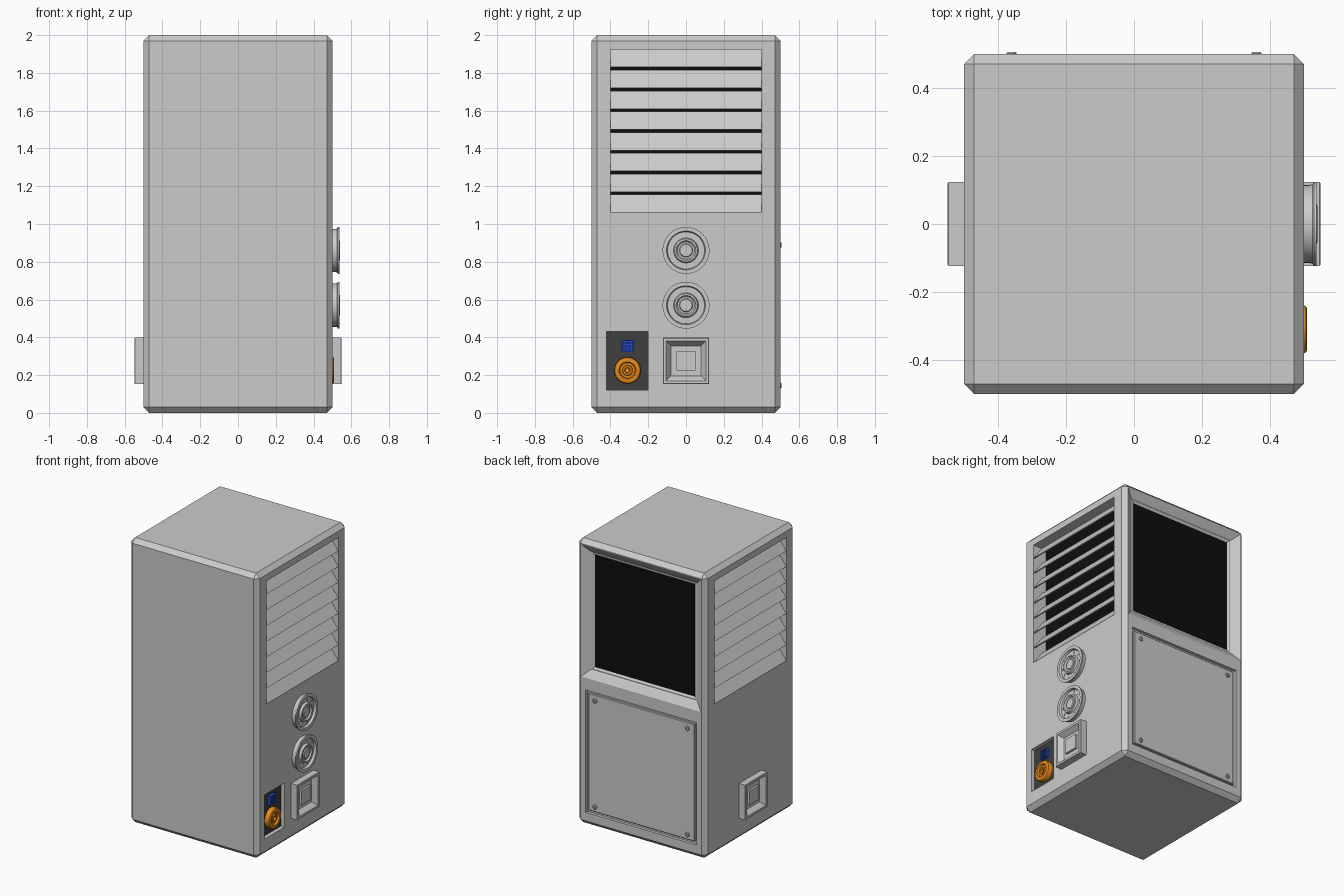
import bpy, bmesh, math

if "Cube" in bpy.data.objects:
    bpy.data.objects.remove(bpy.data.objects["Cube"])


def material(name, rgb):
    m = bpy.data.materials.new(name)
    m.diffuse_color = (*rgb, 1)
    m.use_nodes = True
    m.node_tree.nodes["Principled BSDF"].inputs["Base Color"].default_value = m.diffuse_color
    return m


BLACK = material("black", (0.004, 0.004, 0.004))
DARK = material("dark_grey", (0.05, 0.05, 0.05))
BLUE = material("blue", (0.02, 0.08, 0.65))
ORANGE = material("orange", (0.8, 0.25, 0.01))


def place(axis, sign, d, a, b):
    """d runs outward along the axis, a sideways, b up."""
    return (sign * d, a, b) if axis == 'x' else (a, sign * d, b)


def skin(name, rings, mat=None, smooth=False):
    """Skin a stack of vertex rings and cap both ends."""
    bm = bmesh.new()
    loops = [[bm.verts.new(p) for p in ring] for ring in rings]
    for lo, hi in zip(loops, loops[1:]):
        n = len(lo)
        for i in range(n):
            j = (i + 1) % n
            bm.faces.new((lo[i], lo[j], hi[j], hi[i]))
    bm.faces.new(loops[0])
    bm.faces.new(loops[-1])
    bmesh.ops.recalc_face_normals(bm, faces=bm.faces)
    mesh = bpy.data.meshes.new(name)
    bm.to_mesh(mesh)
    bm.free()
    if smooth:
        for p in mesh.polygons:
            p.use_smooth = True
        mesh.set_sharp_from_angle(angle=math.radians(30))
    if mat:
        mesh.materials.append(mat)
    ob = bpy.data.objects.new(name, mesh)
    bpy.context.collection.objects.link(ob)
    return ob


def loft(name, axis, sign, ca, cb, steps, mat=None):
    """Rectangular steps (depth, half width, half height)."""
    corners = ((-1, -1), (1, -1), (1, 1), (-1, 1))
    return skin(name, [[place(axis, sign, d, ca + i * w, cb + j * h) for i, j in corners]
                       for d, w, h in steps], mat)


def lathe(name, axis, ca, cb, base, profile, mat=None, n=40):
    """Round part turned about an outward axis, profile of (radius, height)."""
    return skin(name, [[place(axis, 1, base + h, ca + r * math.cos(t * math.tau / n),
                              cb + r * math.sin(t * math.tau / n)) for t in range(n)]
                       for r, h in profile], mat, True)


def cut(target, cutter):
    mod = target.modifiers.new("cut", 'BOOLEAN')
    mod.operation = 'DIFFERENCE'
    mod.solver = 'EXACT'
    mod.object = cutter
    bpy.context.view_layer.objects.active = target
    bpy.ops.object.modifier_apply(modifier=mod.name)
    bpy.data.objects.remove(cutter)


# cabinet with chamfered edges
body = loft("cabinet", 'x', 1, 0, 1, [(-0.5, 0.5, 1), (0.5, 0.5, 1)])
bm = bmesh.new()
bm.from_mesh(body.data)
bmesh.ops.bevel(bm, geom=bm.edges[:], offset=0.03, segments=1, affect='EDGES')
bm.to_mesh(body.data)
bm.free()

# screen recess, service panel pocket, socket pocket and grille openings
cut(body, loft("cutter", 'y', 1, 0, 1.5, [(0.455, 0.387, 0.393), (0.463, 0.4, 0.405),
    (0.463, 0.408, 0.413), (0.47, 0.42, 0.42), (0.5, 0.465, 0.465), (0.52, 0.495, 0.495)]))
cut(body, loft("cutter", 'y', 1, 0, 0.52, [(0.48, 0.43, 0.43), (0.55, 0.43, 0.43)]))
cut(body, loft("cutter", 'x', 1, -0.31, 0.275, [(0.47, 0.11, 0.155), (0.55, 0.11, 0.155)]))
for s in (1, -1):
    cut(body, loft("cutter", 'x', s, 0, 1.4925, [(0.39, 0.4, 0.4325), (0.55, 0.4, 0.4325)]))

# screen
loft("screen", 'y', 1, 0, 1.5, [(0.45, 0.387, 0.393), (0.459, 0.387, 0.393)], BLACK)

# service panel and its screws
loft("service_panel", 'y', 1, 0, 0.52, [(0.475, 0.412, 0.412), (0.492, 0.412, 0.412),
                                        (0.496, 0.408, 0.408)])
for x in (-0.36, 0.36):
    for z in (0.145, 0.89):
        lathe("panel_screw", 'y', x, z, 0.49,
              [(0.015, 0), (0.015, 0.012), (0.012, 0.016), (0.006, 0.016), (0.005, 0.011)], n=16)

# grilles with slanted slats, and a box frame, on both sides
for s, side in ((1, "right"), (-1, "left")):
    loft(side + "_grille_back", 'x', s, 0, 1.4925,
         [(0.38, 0.4, 0.4325), (0.395, 0.4, 0.4325)], BLACK)
    for i in range(8):
        z = 1.06 + 0.11 * i
        section = ((0.499, z), (0.43, z + 0.095), (0.42, z + 0.095), (0.489, z))
        skin(side + "_slat", [[(s * x, y, h) for x, h in section] for y in (-0.4, 0.4)])
    loft(side + "_switch_frame", 'x', s, 0, 0.275,
         [(0.495, 0.123, 0.123), (0.545, 0.123, 0.123), (0.548, 0.12, 0.12),
          (0.548, 0.105, 0.105), (0.515, 0.08, 0.08)])
    loft(side + "_switch", 'x', s, 0, 0.275, [(0.51, 0.05, 0.05), (0.53, 0.05, 0.05)])

# dials with tick marks
for z in (0.86, 0.57):
    lathe("dial", 'x', 0, z, 0.495,
          [(0.114, 0), (0.114, 0.02), (0.117, 0.03), (0.124, 0.034), (0.124, 0.042),
           (0.103, 0.042), (0.098, 0.026), (0.066, 0.026), (0.061, 0.042), (0.052, 0.044),
           (0.045, 0.034), (0.036, 0.034), (0.032, 0.04), (0.004, 0.04)], n=48)
    for k in range(10):
        t = math.tau * (k + 0.5) / 10 - math.pi / 2
        loft("dial_tick", 'x', 1, 0.083 * math.cos(t), z + 0.083 * math.sin(t),
             [(0.518, 0.005, 0.006), (0.524, 0.005, 0.006)])

# socket plate with blue connector and orange ring button
loft("socket_plate", 'x', 1, -0.31, 0.275, [(0.465, 0.11, 0.155), (0.473, 0.11, 0.155)], DARK)
loft("blue_connector", 'x', 1, -0.31, 0.355,
     [(0.47, 0.032, 0.032), (0.492, 0.032, 0.032), (0.492, 0.026, 0.026),
      (0.484, 0.026, 0.026)], BLUE)
for i in (-1, 0, 1):
    for j in (-1, 0, 1):
        loft("connector_pin", 'x', 1, -0.31 + 0.015 * i, 0.355 + 0.015 * j,
             [(0.48, 0.005, 0.005), (0.492, 0.005, 0.005)], BLUE)
lathe("orange_button", 'x', -0.31, 0.225, 0.47,
      [(0.07, 0), (0.07, 0.03), (0.067, 0.036), (0.06, 0.039), (0.045, 0.039), (0.04, 0.025),
       (0.028, 0.025), (0.025, 0.034), (0.015, 0.034), (0.012, 0.02)], ORANGE)
